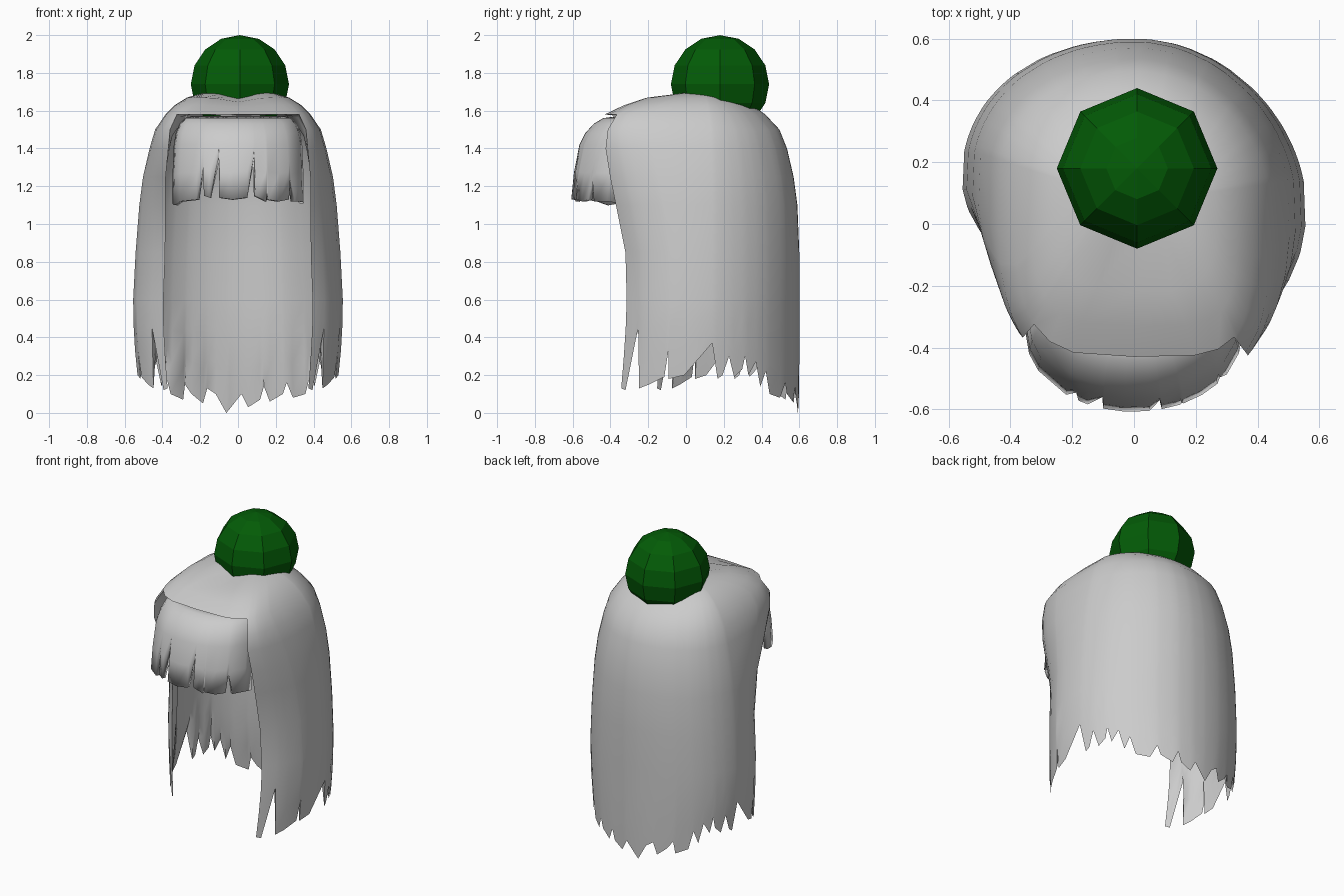
import bpy, bmesh, math
from mathutils import Vector

if "Cube" in bpy.data.objects:
    bpy.data.objects.remove(bpy.data.objects["Cube"])


def material(name, rgb):
    m = bpy.data.materials.new(name)
    m.diffuse_color = (*rgb, 1)
    m.use_nodes = True
    m.node_tree.nodes["Principled BSDF"].inputs["Base Color"].default_value = m.diffuse_color
    return m


GREY = material("hair grey", (0.6, 0.6, 0.6))
GREEN = material("bun green", (0.001, 0.105, 0.002))


def finish(bm, name, mat, angle=None):
    me = bpy.data.meshes.new(name)
    bm.to_mesh(me)
    bm.free()
    ob = bpy.data.objects.new(name, me)
    bpy.context.collection.objects.link(ob)
    me.materials.append(mat)
    if angle:
        bpy.context.view_layer.objects.active = ob
        ob.select_set(True)
        bpy.ops.object.shade_smooth_by_angle(angle=math.radians(angle))
        ob.select_set(False)
    return ob


def clamp(v):
    return max(0.0, min(1.0, v))


def lerp_rows(rows, z):
    """Interpolate a table of rows (z first, falling) at height z."""
    for a, b in zip(rows, rows[1:]):
        if z >= b[0]:
            f = (a[0] - z) / (a[0] - b[0])
            return [p + (q - p) * f for p, q in zip(a, b)]
    return rows[-1]


# Hair sections: height, half width, back depth, front depth, front squareness
ROWS = [
    (1.695, .18, .08, .15, .8), (1.67, .27, .17, .32, .6),
    (1.63, .335, .25, .43, .5), (1.58, .385, .32, .53, .5),
    (1.50, .44, .395, .60, .58), (1.40, .47, .435, .64, .7),
    (1.25, .505, .47, .63, .8), (1.10, .525, .49, .61, .9),
    (.85, .545, .50, .56, 1), (.60, .558, .50, .55, 1),
    (.40, .555, .50, .56, 1), (.15, .53, .50, .59, 1), (0, .51, .495, .61, 1),
]
CAP = 4  # rows that close all the way round
THICK = .05

# Ragged lower edge: angle from the back, height
SIDE = [(135, .13), (131.5, .12), (125, .45), (122, .13), (116, .15),
        (107, .19), (105, .33), (104.5, .18), (96, .2), (80, .37), (77, .18),
        (74, .2), (70, .3), (67, .19), (62, .23), (60, .3), (58, .2),
        (53, .27), (50, .14), (46, .22), (43, .1)]
BACK = [(-34, .07), (-32, .15), (-28, .1), (-21, .05), (-18, .13), (-13, .1),
        (-7, .0), (-5, .02), (2, .1), (6, .03), (13, .07), (15, .14),
        (19, .06), (27, .1), (29, .16), (34, .08)]


def hair_point(deg, z, d=0):
    """Point on the hair, d inside its outer surface."""
    _, w, back, front, e = lerp_rows(ROWS, z)
    t = math.radians(deg)
    s, c = math.sin(t), math.cos(t)
    if s < 0:  # the left lock is cut further back
        front *= 1 - .34 * clamp((1.45 - z) / .4)
    w, back, front = w - d, back - d, front - d
    if c < 0:
        x = w * math.copysign(abs(s) ** e, s)
        y = .1 - front * abs(c) ** e
    else:
        x, y = w * s, .1 + back * c
    y -= .09 * x * abs(s)
    # shallow parting along the top
    if z > 1.55 and y < .15:
        z -= .03 * math.exp(-(x / .09) ** 2) * clamp((y + .42) / .25)
    if z > 1.3:
        z -= d * clamp((z - 1.3) / .3)
    return Vector((x, y, z))


# Long hair: crown cap closed at the front, an open curtain with ragged ends,
# outer and inner skins meeting along the cut edges
edge = [(-a, z) for a, z in SIDE] + BACK + SIDE[::-1]
front = [150, 165, 180, 195, 210]
bm = bmesh.new()


def strip_faces(bm, grid, flip=False):
    for a, b in zip(grid, grid[1:]):
        for i in range(len(b) - 1):
            q = (a[i], a[i + 1], b[i + 1], b[i])
            bm.faces.new(q[::-1] if flip else q)


def hair_skin(thick, flip):
    def depth(deg, row):
        return thick * clamp((135 - abs(deg)) / 10) if row >= CAP - 1 else thick
    grid = [[bm.verts.new(hair_point(a, r[0], depth(a, i))) for a, _ in edge]
            for i, r in enumerate(ROWS[:10])]
    for f in (.33, .67, 1):
        taper = 1 - f ** 2
        grid.append([bm.verts.new(hair_point(a, .6 + (z - .6) * f, depth(a, 9) * taper))
                     for a, z in edge])
    strip_faces(bm, grid, flip)
    fgrid = []
    for i in range(CAP):
        mid = [bm.verts.new(hair_point(a, ROWS[i][0], depth(a, i))) for a in front]
        fgrid.append([grid[i][-1]] + mid + [grid[i][0]])
    strip_faces(bm, fgrid, flip)
    crown = bm.verts.new((0, .08, 1.69 - thick))
    ring = grid[0] + fgrid[0][1:]
    for a, b in zip(ring, ring[1:]):
        bm.faces.new((crown, a, b) if flip else (crown, b, a))


hair_skin(0, False)
hair_skin(THICK, True)
bmesh.ops.remove_doubles(bm, verts=bm.verts, dist=.0002)
finish(bm, "long_hair", GREY, 50)

# Fringe sections: height, front y, half width, side y
FRINGE = [(1.572, -.36, .24, -.26), (1.56, -.44, .28, -.27),
          (1.53, -.49, .31, -.28), (1.48, -.535, .33, -.30),
          (1.42, -.565, .34, -.32), (1.30, -.59, .345, -.34),
          (1.20, -.605, .35, -.35), (1.10, -.61, .35, -.36)]
FRINGE_EDGE = [(-.35, 1.11), (-.34, 1.1), (-.31, 1.12), (-.22, 1.13), (-.19, 1.32),
               (-.18, 1.15), (-.15, 1.14), (-.105, 1.39), (-.1, 1.14),
               (-.03, 1.13), (.05, 1.14), (.085, 1.36), (.09, 1.15),
               (.15, 1.12), (.155, 1.18), (.16, 1.13), (.22, 1.12),
               (.27, 1.13), (.28, 1.25), (.3, 1.12), (.34, 1.12), (.35, 1.11)]


def fringe_point(u, z):
    _, yf, w, ys = lerp_rows(FRINGE, z)
    return Vector((w * u, ys + (yf - ys) * math.sqrt(max(0, 1 - u * u)), z))


bm = bmesh.new()
cols = [(x / .35, z) for x, z in reversed(FRINGE_EDGE)]
grid = [[bm.verts.new(fringe_point(u, r[0])) for u, _ in cols] for r in FRINGE[:5]]
for f in (.5, 1):
    grid.append([bm.verts.new(fringe_point(u, 1.42 + (z - 1.42) * f)) for u, z in cols])
strip_faces(bm, grid)
fringe = finish(bm, "fringe", GREY, 50)
solid = fringe.modifiers.new("thickness", "SOLIDIFY")
solid.thickness = .025
solid.offset = -1

# Bun: faceted ball on the crown
bm = bmesh.new()
bmesh.ops.create_uvsphere(bm, u_segments=8, v_segments=8, radius=.26)
bmesh.ops.translate(bm, verts=bm.verts, vec=(.01, .18, 1.74))
finish(bm, "bun", GREEN)
